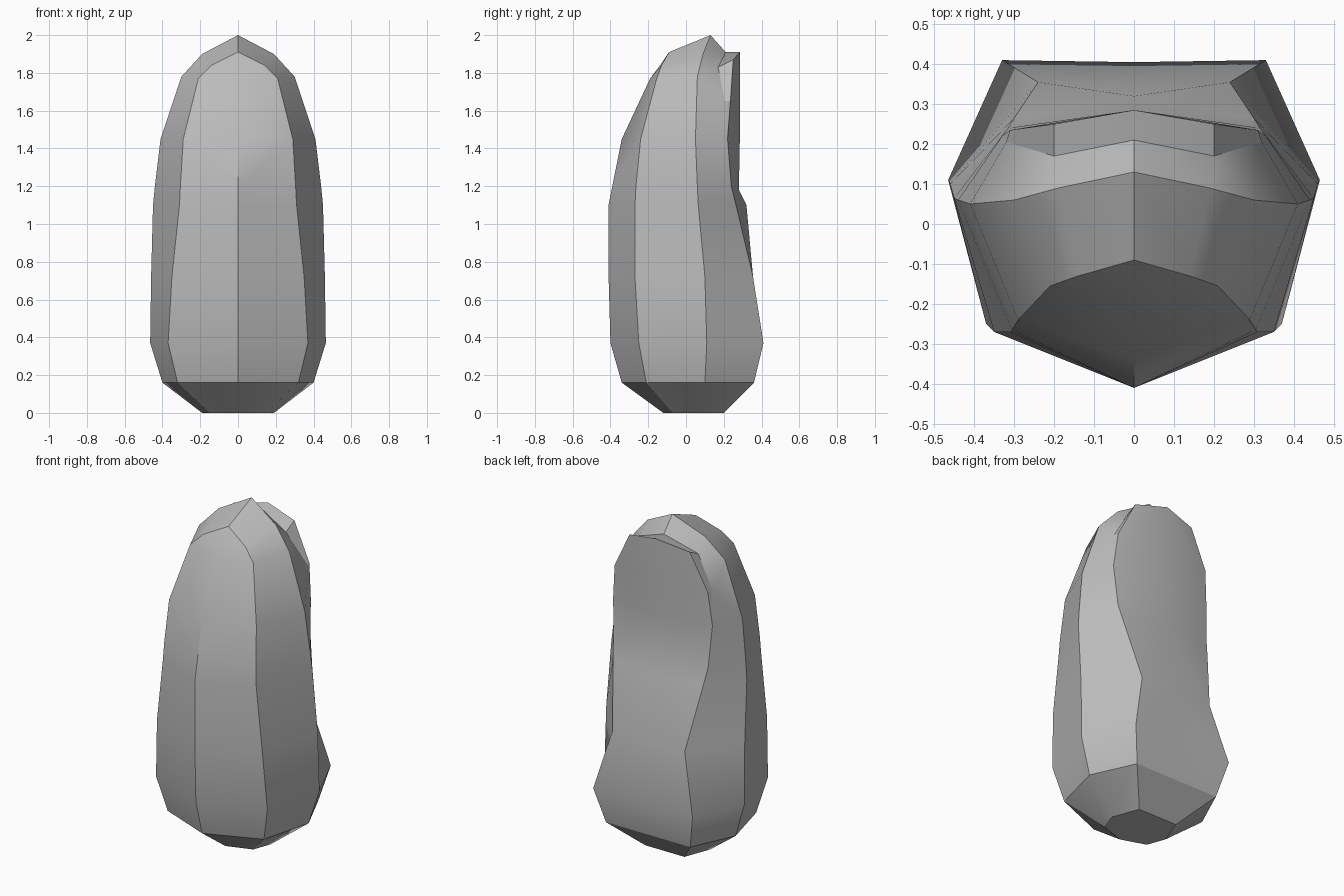
import bpy
import bmesh
import math
from mathutils import Vector

# Remove the default cube only
default_cube = bpy.data.objects.get("Cube")
if default_cube:
    bpy.data.objects.remove(default_cube, do_unlink=True)


def make_material(name, value):
    """One flat grey material, seen in viewport and render."""
    material = bpy.data.materials.new(name)
    material.use_nodes = True
    colour = (value, value, value, 1)
    material.diffuse_color = colour
    shader = next(n for n in material.node_tree.nodes if n.type == "BSDF_PRINCIPLED")
    shader.inputs["Base Color"].default_value = colour
    return material


def centre_path(points):
    """Edge path lying on the symmetry plane, given as (y, z)."""
    return [Vector((0, y, z)) for y, z in points]


def side_path(points):
    """Edge path on the +x half, given as (x, y, z)."""
    return [Vector(p) for p in points]


def bridge_paths(mesh, paths):
    """Skin neighbouring paths with quads, dropping points that coincide."""
    known = {}

    def vertex(point):
        key = tuple(point)
        if key not in known:
            known[key] = mesh.verts.new(point)
        return known[key]

    for first, second in zip(paths, paths[1:]):
        for row in range(len(first) - 1):
            corners = [first[row], second[row], second[row + 1], first[row + 1]]
            loop = list(dict.fromkeys(vertex(p) for p in corners))
            if len(loop) > 2:
                mesh.faces.new(loop)

    # Flat underside from the lowest point of every path
    base = list(dict.fromkeys(vertex(path[0]) for path in paths))
    mesh.faces.new(base)


# Long edges of the faceted stone, each running from the base to the crown
front_ridge = centre_path([
    (-.12, 0), (-.34, .16), (-.4, .37), (-.41, .72), (-.41, 1.1),
    (-.39, 1.2), (-.34, 1.45), (-.19, 1.77), (-.13, 1.85), (-.09, 1.91)])
front_corner = side_path([
    (.15, -.07, 0), (.32, -.21, .16), (.37, -.25, .37), (.35, -.27, .72),
    (.31, -.27, 1.1), (.305, -.265, 1.2), (.29, -.24, 1.45),
    (.21, -.155, 1.77), (.14, -.13, 1.84), (0, -.09, 1.91)])
side_ridge = side_path([
    (.19, .04, 0), (.4, .1, .16), (.465, .11, .37), (.46, .1, .72),
    (.45, .065, 1.1), (.44, .06, 1.2), (.41, .05, 1.45),
    (.3, .06, 1.78), (.19, .09, 1.9), (0, .13, 2)])
back_corner = side_path([
    (.13, .2, 0), (.28, .36, .16), (.33, .41, .37), (.24, .355, .72),
    (.3, .265, 1.1), (.315, .24, 1.2), (.33, .22, 1.45)])
back_centre = centre_path([
    (.2, 0), (.36, .16), (.405, .37), (.355, .72), (.32, 1.1),
    (.28, 1.18), (.285, 1.45), (.285, 1.65), (.285, 1.87), (.285, 1.91)])

# Near the top the back corner splits into a groove and a raised panel rim
groove = back_corner + side_path([(.32, .205, 1.65), (.2, .17, 1.83), (0, .21, 1.91)])
panel_rim = back_corner + side_path([(.31, .235, 1.65), (.2, .25, 1.87), (0, .285, 1.91)])

# Build one half of the stone
half = bmesh.new()
bridge_paths(half, [front_ridge, front_corner, side_ridge, groove, panel_rim, back_centre])
bmesh.ops.recalc_face_normals(half, faces=half.faces)
mesh = bpy.data.meshes.new("standing_stone")
half.to_mesh(mesh)
half.free()
mesh.materials.append(make_material("stone grey", .5))

stone = bpy.data.objects.new("standing_stone", mesh)
bpy.context.collection.objects.link(stone)
bpy.context.view_layer.objects.active = stone
stone.select_set(True)

# Mirror the half and keep the strong ridges sharp
mirror = stone.modifiers.new("mirror", "MIRROR")
mirror.use_axis[0] = True
mirror.use_clip = True
bpy.ops.object.modifier_apply(modifier=mirror.name)
solid = bmesh.new()
solid.from_mesh(mesh)
bmesh.ops.recalc_face_normals(solid, faces=solid.faces)
solid.to_mesh(mesh)
solid.free()
bpy.ops.object.shade_smooth_by_angle(angle=math.radians(30))
